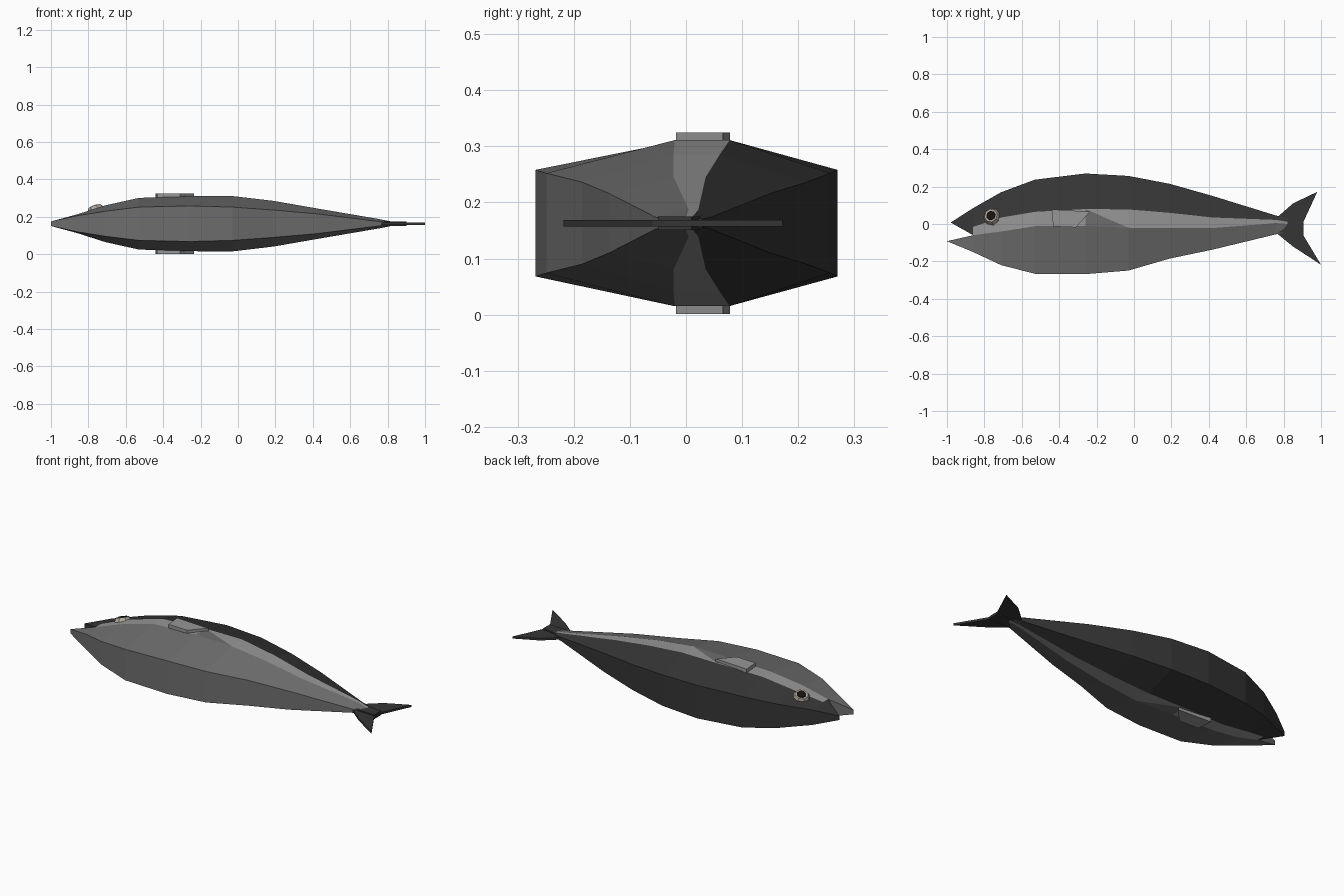
import bpy, bmesh
from mathutils import Vector

if "Cube" in bpy.data.objects:
    bpy.data.objects.remove(bpy.data.objects["Cube"])

ZC = 0.163  # mid plane of the fish, which lies on its side


def material(name, rgb):
    m = bpy.data.materials.new(name)
    m.diffuse_color = (*rgb, 1)
    m.use_nodes = True
    m.node_tree.nodes["Principled BSDF"].inputs["Base Color"].default_value = m.diffuse_color
    return m


BACK = material("back_dark", (0.036, 0.036, 0.036))
STRIPE = material("stripe_light", (0.31, 0.31, 0.31))
BELLY = material("belly_grey", (0.155, 0.155, 0.155))
PALE = material("eye_pale", (0.42, 0.37, 0.32))
BLACK = material("pupil_black", (0.008, 0.006, 0.005))


def finish(name, bm, *mats):
    bmesh.ops.recalc_face_normals(bm, faces=bm.faces)
    me = bpy.data.meshes.new(name)
    bm.to_mesh(me)
    bm.free()
    ob = bpy.data.objects.new(name, me)
    bpy.context.collection.objects.link(ob)
    for m in mats:
        me.materials.append(m)
    return ob


# Body: x, back y, stripe upper y, stripe lower y, belly y, edge half width, stripe half width
stations = [
    (-0.86, 0.085, -0.015, -0.06, -0.15, 0.043, 0.050),
    (-0.71, 0.17, 0.035, -0.04, -0.22, 0.067, 0.098),
    (-0.53, 0.237, 0.065, -0.012, -0.266, 0.089, 0.138),
    (-0.26, 0.27, 0.08, -0.01, -0.268, 0.095, 0.147),
    (-0.03, 0.257, 0.078, -0.02, -0.249, 0.089, 0.148),
    (0.19, 0.215, 0.06, -0.022, -0.185, 0.073, 0.122),
    (0.42, 0.15, 0.035, -0.022, -0.137, 0.053, 0.082),
    (0.76, 0.045, 0.022, 0.005, -0.055, 0.011, 0.024),
    (0.82, 0.03, 0.012, 0.0, -0.04, 0.007, 0.012),
]
bm = bmesh.new()


def face(verts, mat):
    bm.faces.new(verts).material_index = mat  # 0 back, 1 stripe, 2 belly


rings = []
for x, a, b, c, d, e, m in stations:
    half = [(a, e), (b, m), (c, m), (d, e)]
    pts = half + [(y, -z) for y, z in reversed(half)]
    rings.append([bm.verts.new((x, y, ZC + z)) for y, z in pts])
zone = [0, 1, 2, 2, 2, 1, 0, 0]
for k, (r, s) in enumerate(zip(rings, rings[1:])):
    for i in range(8):
        j = (i + 1) % 8
        if k == 3 and zone[i] == 1:
            # Behind the side fin the belly colour rises in a wedge
            u, l = (i, j) if i == 1 else (j, i)
            face((r[u], s[u], s[l]), 1)
            face((r[u], s[l], r[l]), 2)
        else:
            face((r[i], r[j], s[j], s[i]), zone[i])
face(rings[-1], 0)


# Jaws: close an open group of the first ring onto a narrow tip edge
def jaw(right, left, x, y, mat):
    t = [bm.verts.new((x, y, ZC + s * 0.012)) for s in (1, -1)]
    for side, v in ((right, t[0]), (left, t[1])):
        for p, q in zip(side, side[1:]):
            face((p, q, v), mat)
    for i in (0, -1):
        face((right[i], left[i], t[1], t[0]), mat)


f = rings[0]
jaw([f[0], f[1], f[2]], [f[7], f[6], f[5]], -0.98, 0.008, 0)
jaw([f[2], f[3]], [f[5], f[4]], -1.0, -0.092, 2)
finish("body", bm, BACK, STRIPE, BELLY)


def plate(name, outline, z0, z1, mat):
    bm = bmesh.new()
    base = bm.faces.new([bm.verts.new((x, y, z0)) for x, y in outline])
    ext = bmesh.ops.extrude_face_region(bm, geom=[base])
    for v in ext["geom"]:
        if isinstance(v, bmesh.types.BMVert):
            v.co.z = z1
    return finish(name, bm, mat)


# Forked tail fin
plate("tail_fin", [(0.74, 0.035), (0.77, 0.04), (0.85, 0.11), (0.98, 0.172), (0.905, 0.01),
                   (0.905, -0.06), (1.0, -0.218), (0.85, -0.12), (0.77, -0.055), (0.74, -0.045)],
      ZC - 0.006, ZC + 0.006, BACK)
# Thicker fin root
plate("tail_root", [(0.77, 0.03), (0.9, 0.01), (0.9, -0.05), (0.77, -0.045)],
      ZC - 0.012, ZC + 0.012, BACK)

# Side fins, one on each flank
fin = [(-0.44, 0.078), (-0.235, 0.066), (-0.31, -0.018), (-0.432, -0.013)]
for name, s in (("upper_side_fin", 1), ("lower_side_fin", -1)):
    plate(name, fin, ZC + s * 0.13, ZC + s * 0.162, STRIPE)

# Eye on the upper flank, tilted with the surface
normal = Vector((-0.32, 0.22, 1)).normalized()
rot = normal.to_track_quat('Z', 'Y').to_matrix().to_4x4()


def eye_part(name, r1, r2, depth, offset, mat):
    bm = bmesh.new()
    bmesh.ops.create_cone(bm, cap_ends=True, segments=8, radius1=r1, radius2=r2, depth=depth)
    ob = finish(name, bm, mat)
    ob.matrix_world = rot
    ob.location = Vector((-0.762, 0.043, ZC + 0.082)) + normal * offset


eye_part("eye", 0.05, 0.036, 0.022, 0.0, PALE)
eye_part("pupil", 0.027, 0.025, 0.006, 0.011, BLACK)
